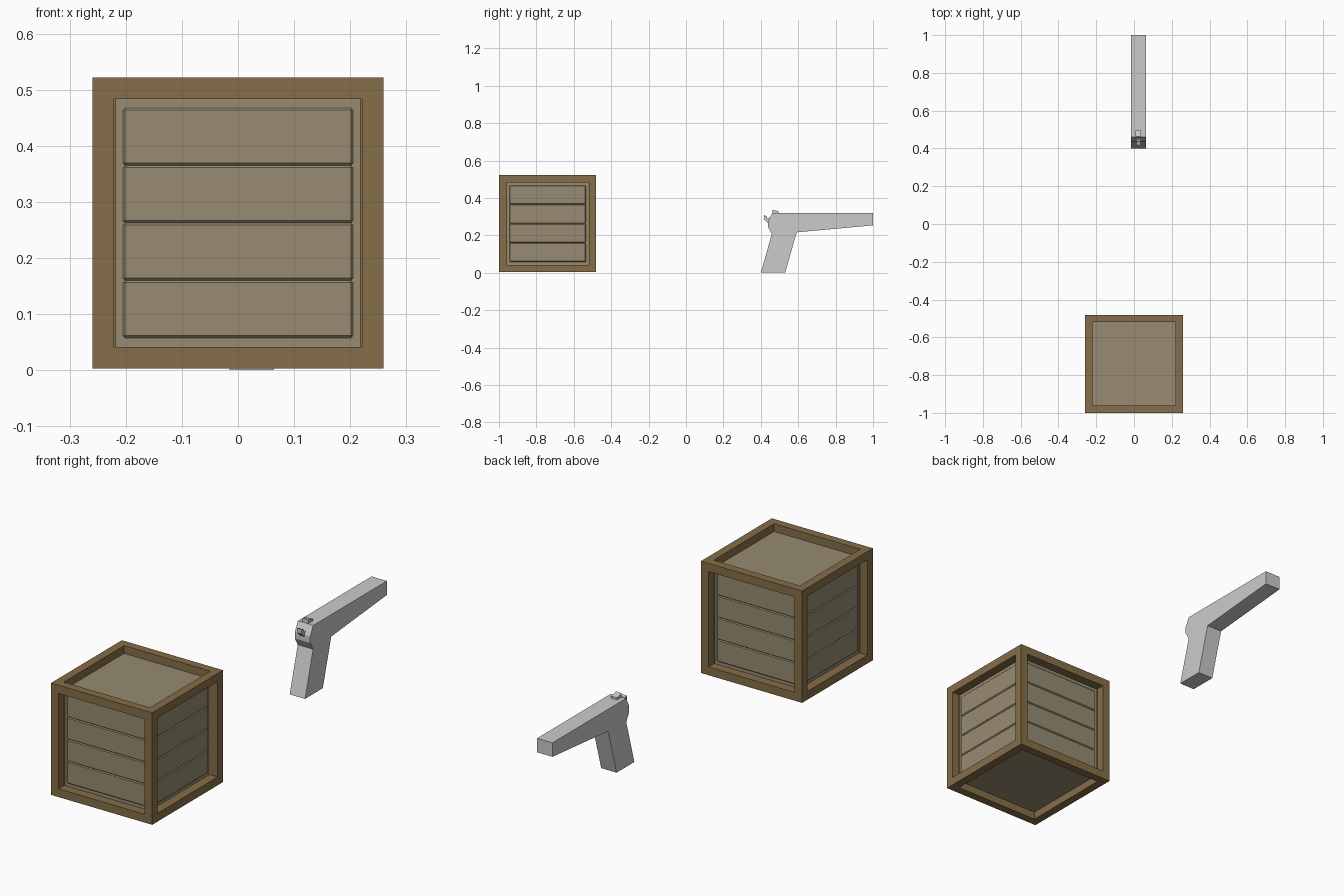
import bpy, bmesh
from math import pi
from mathutils import Matrix, Vector

if "Cube" in bpy.data.objects:
    bpy.data.objects.remove(bpy.data.objects["Cube"])

SIZE, RIM, DEPTH = 0.519, 0.0545, 0.036
CENTRE = Vector((0, -0.74, 0.003 + SIZE / 2))
INNER = SIZE - 2 * RIM


def material(name, color):
    m = bpy.data.materials.new(name)
    m.diffuse_color = (*color, 1)
    m.use_nodes = True
    m.node_tree.nodes["Principled BSDF"].inputs["Base Color"].default_value = m.diffuse_color
    return m


def finish(bm, name, *mats):
    me = bpy.data.meshes.new(name)
    bm.to_mesh(me)
    bm.free()
    ob = bpy.data.objects.new(name, me)
    bpy.context.collection.objects.link(ob)
    for m in mats:
        me.materials.append(m)
    return ob


def extruded_profile(name, points, x0, x1):
    """Side outline in (y, z), extruded along x."""
    bm = bmesh.new()
    face = bm.faces.new([bm.verts.new((x0, y, z)) for y, z in points])
    new = bmesh.ops.extrude_face_region(bm, geom=[face])["geom"]
    bmesh.ops.translate(bm, vec=(x1 - x0, 0, 0),
                        verts=[v for v in new if isinstance(v, bmesh.types.BMVert)])
    bmesh.ops.recalc_face_normals(bm, faces=bm.faces)
    return finish(bm, name)


frame_wood = material("frame_wood", (0.24, 0.155, 0.065))
plank_wood = material("plank_wood", (0.31, 0.26, 0.165))

# Crate frame: cube with every face inset, then sunk
bm = bmesh.new()
bmesh.ops.create_cube(bm, size=SIZE, matrix=Matrix.Translation(CENTRE))
panels = bm.faces[:]
bmesh.ops.inset_individual(bm, faces=panels, thickness=RIM, depth=0)
for f in panels:
    normal = f.normal.copy()
    sunk = bmesh.ops.extrude_discrete_faces(bm, faces=[f])["faces"][0]
    side = abs(normal.z) < 0.5
    bmesh.ops.translate(bm, verts=sunk.verts,
                        vec=-normal * (DEPTH + (0.006 if side else 0)))
    sunk.material_index = 1
finish(bm, "crate_frame", frame_wood, plank_wood)

# Four horizontal planks in each side panel
bm = bmesh.new()
for k in range(4):
    turn = Matrix.Translation(CENTRE) @ Matrix.Rotation(k * pi / 2, 4, 'Z')
    for i in range(4):
        pos = (0, -SIZE / 2 + DEPTH + 0.01, (i - 1.5) * INNER / 4)
        scale = Matrix.Diagonal((INNER, 0.02, INNER / 4, 1))
        bmesh.ops.create_cube(bm, size=1, matrix=turn @ Matrix.Translation(pos) @ scale)
planks = finish(bm, "crate_planks", plank_wood)
bevel = planks.modifiers.new("bevel", 'BEVEL')
bevel.width, bevel.segments = 0.004, 1

# Pistol: body, rear sight and hammer
extruded_profile("pistol_body", [
    (0.40, 0), (0.53, 0), (0.592, 0.216), (1.0, 0.253), (1.0, 0.318),
    (0.46, 0.318), (0.438, 0.275), (0.438, 0.245), (0.459, 0.208)], -0.015, 0.064)
extruded_profile("rear_sight", [
    (0.462, 0.31), (0.495, 0.31), (0.495, 0.328), (0.462, 0.337)], 0.008, 0.037)
extruded_profile("hammer", [
    (0.417, 0.308), (0.417, 0.287), (0.437, 0.267), (0.455, 0.275),
    (0.455, 0.298), (0.437, 0.288), (0.430, 0.303)], 0.012, 0.034)
